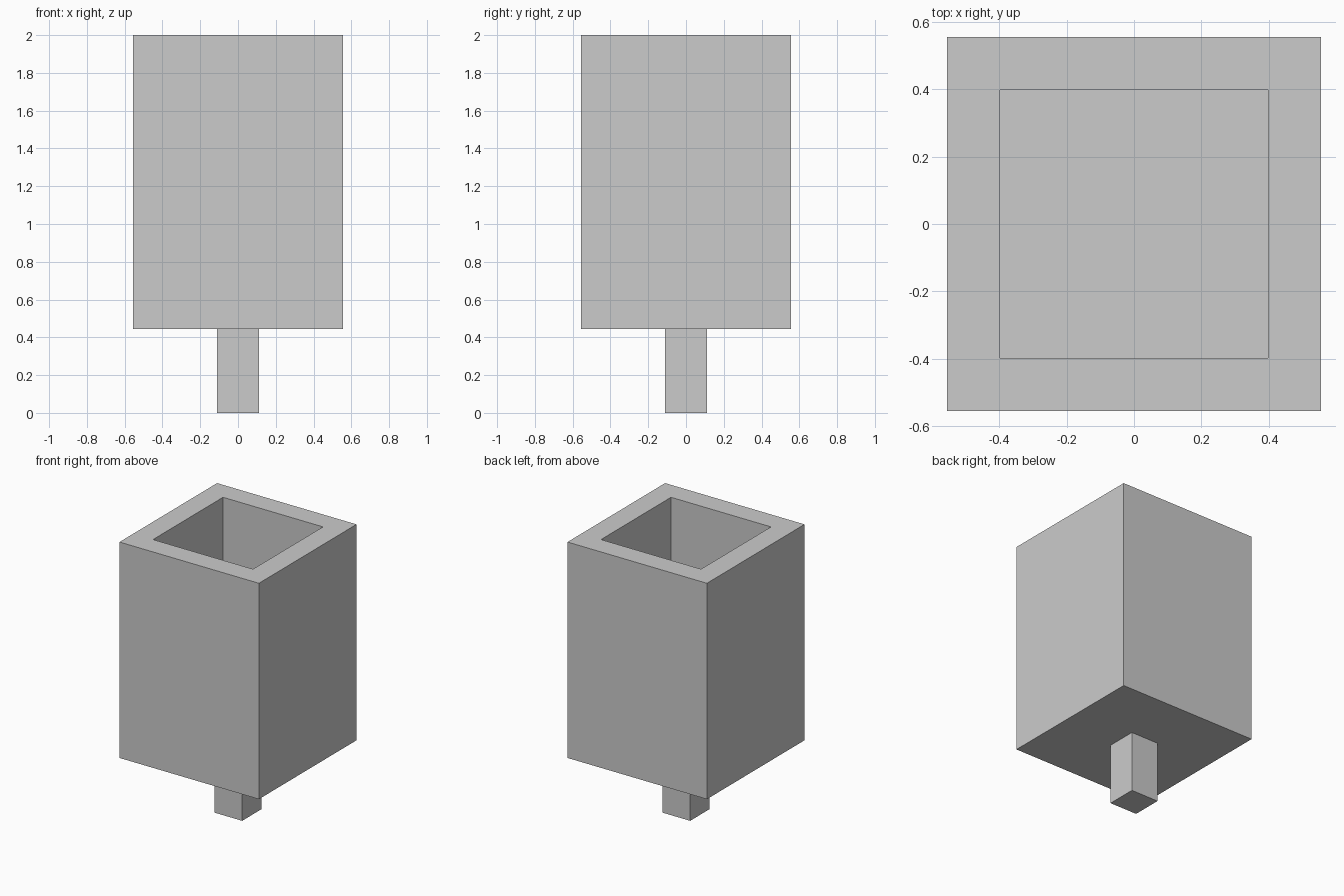
import bpy
import bmesh
from mathutils import Matrix

cube = bpy.data.objects.get("Cube")
if cube:
    bpy.data.objects.remove(cube, do_unlink=True)

UNIT = 1 / 9  # the whole model sits on this module

grey = bpy.data.materials.new("light_grey")
grey.use_nodes = True
colour = (0.6, 0.6, 0.6, 1)
grey.diffuse_color = colour
grey.node_tree.nodes["Principled BSDF"].inputs["Base Color"].default_value = colour


def block(name, width, bottom, top):
    """Square block centred on the z axis, sized in modules."""
    bm = bmesh.new()
    bmesh.ops.create_cube(bm, size=1)
    size = Matrix.Diagonal((width, width, top - bottom, 1))
    place = Matrix.Translation((0, 0, (top + bottom) / 2))
    bm.transform(Matrix.Scale(UNIT, 4) @ place @ size)
    mesh = bpy.data.meshes.new(name)
    bm.to_mesh(mesh)
    bm.free()
    mesh.materials.append(grey)
    obj = bpy.data.objects.new(name, mesh)
    bpy.context.collection.objects.link(obj)
    return obj


# Square post below the box
block("stem", 2, 0, 4)

# Open-topped box: inset the top face, then sink it to form the well
box = block("hollow_box", 10, 4, 18)
bm = bmesh.new()
bm.from_mesh(box.data)
top = max(bm.faces, key=lambda f: f.calc_center_median().z)
bmesh.ops.inset_individual(bm, faces=[top], thickness=2 * UNIT)
well = bmesh.ops.extrude_discrete_faces(bm, faces=[top])["faces"][0]
bmesh.ops.translate(bm, verts=well.verts, vec=(0, 0, -12 * UNIT))
bmesh.ops.recalc_face_normals(bm, faces=bm.faces)
bm.to_mesh(box.data)
bm.free()
